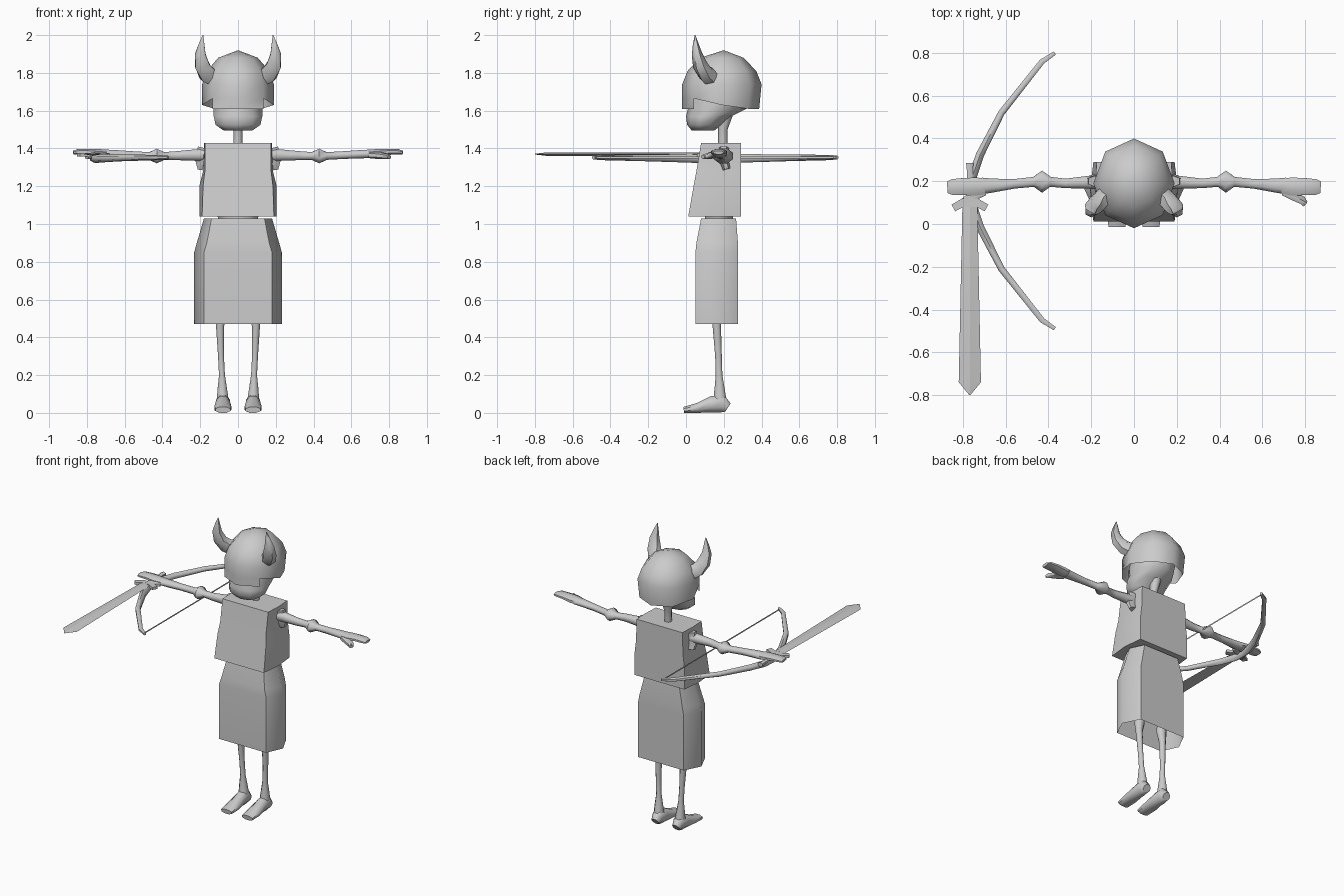
import bpy, bmesh, math
from mathutils import Vector

grey = bpy.data.materials.new("plain grey")
grey.diffuse_color = (0.6, 0.6, 0.6, 1)


def finish(name, bm, angle=60):
    bmesh.ops.recalc_face_normals(bm, faces=bm.faces)
    me = bpy.data.meshes.new(name)
    bm.to_mesh(me)
    bm.free()
    me.materials.append(grey)
    ob = bpy.data.objects.new(name, me)
    bpy.context.collection.objects.link(ob)
    bpy.ops.object.select_all(action='DESELECT')
    ob.select_set(True)
    bpy.context.view_layer.objects.active = ob
    bpy.ops.object.shade_smooth_by_angle(angle=math.radians(angle))
    return ob


def loft(name, rings, cap_start=True, cap_end=True, angle=60):
    """Skin a list of equally long point rings."""
    bm = bmesh.new()
    vr = [[bm.verts.new(p) for p in r] for r in rings]
    n = len(vr[0])
    for a, b in zip(vr, vr[1:]):
        for i in range(n):
            j = (i + 1) % n
            bm.faces.new((a[i], a[j], b[j], b[i]))
    if cap_start:
        bm.faces.new(vr[0])
    if cap_end:
        bm.faces.new(vr[-1])
    return finish(name, bm, angle)


def tube(name, path, sides=8, up=(0, 0, 1), angle=60):
    """Path points are x, y, z, side radius, up radius."""
    pts = [Vector(p[:3]) for p in path]
    rings = []
    for i, p in enumerate(path):
        t = (pts[min(i + 1, len(pts) - 1)] - pts[max(i - 1, 0)]).normalized()
        side = t.cross(Vector(up)).normalized()
        top = side.cross(t)
        rings.append([pts[i] + side * math.cos(a) * p[3] + top * math.sin(a) * p[4]
                      for a in (math.tau * (k + 0.5) / sides for k in range(sides))])
    return loft(name, rings, angle=angle)


def oval(z, rx, y0, y1, n=10):
    return [(rx * math.sin(math.tau * k / n),
             (y0 + y1) / 2 - (y1 - y0) / 2 * math.cos(math.tau * k / n), z) for k in range(n)]


def hexagon(z, front, mid, back, y0, y1):
    ym = (y0 + y1) / 2
    return [(-front, y0, z), (front, y0, z), (mid, ym, z),
            (back, y1, z), (-back, y1, z), (-mid, ym, z)]


# clothing: closed tunic body and open-bottomed skirt
loft("tunic", [hexagon(1.04, .19, .205, .19, .012, .29), hexagon(1.20, .185, .205, .19, .04, .29),
               hexagon(1.28, .175, .185, .18, .055, .29), hexagon(1.43, .175, .18, .175, .08, .29)])
loft("skirt", [hexagon(.47, .18, .232, .175, .05, .275), hexagon(.85, .18, .232, .175, .05, .275),
               hexagon(.90, .165, .218, .165, .055, .275), hexagon(1.03, .14, .18, .135, .08, .265)],
     cap_start=False)
loft("waist", [oval(1.0, .10, .1, .25), oval(1.06, .12, .1, .25)])

# head
loft("neck", [oval(1.40, .025, .17, .22, 8), oval(1.50, .024, .17, .22, 8),
              oval(1.58, .04, .15, .25, 8)])
loft("skull", [oval(1.495, .08, .03, .15), oval(1.525, .125, .006, .19), oval(1.57, .135, .0, .24),
               oval(1.61, .135, .01, .32), oval(1.68, .14, .01, .34), oval(1.80, .12, .06, .32)])

# helmet: eight-sided dome, the two front panels drop lower
bm = bmesh.new()
C, N = 0.19, 8
rows = [(None, .19, .21), (1.74, .19, .21), (1.81, .165, .182), (1.88, .105, .115)]
rim = [1.665, 1.665, 1.63, 1.61, 1.61, 1.61, 1.63, 1.665]
ring_verts = []
for z, rx, ry in rows:
    r = []
    for k in range(N):
        a = math.tau * k / N
        low = 0.94 if z is None and 3 <= k <= 5 else 1
        r.append(bm.verts.new((rx * low * math.sin(a), C - ry * low * math.cos(a),
                               rim[k] if z is None else z)))
    ring_verts.append(r)
for a, b in zip(ring_verts, ring_verts[1:]):
    for k in range(N):
        j = (k + 1) % N
        bm.faces.new((a[k], a[j], b[j], b[k]))
crown = bm.verts.new((0, C + .01, 1.92))
for k in range(N):
    bm.faces.new((ring_verts[-1][k], ring_verts[-1][(k + 1) % N], crown))
front = [ring_verts[0][k] for k in (7, 0, 1)]
visor = [bm.verts.new((v.co.x, v.co.y, 1.61)) for v in front]
for k in range(2):
    bm.faces.new((visor[k], visor[k + 1], front[k + 1], front[k]))
finish("helmet", bm)

for side, s in (("left", 1), ("right", -1)):
    # horn
    tube(side + "_horn", [(s * .12, .14, 1.77, .05, .05), (s * .165, .105, 1.795, .05, .045),
                          (s * .19, .075, 1.84, .044, .04), (s * .20, .058, 1.90, .032, .028),
                          (s * .193, .052, 1.95, .018, .016), (s * .185, .048, 2.0, .002, .002)],
         sides=6, up=(0, 1, 0))
    # arm with a flared elbow, palm and fingers
    tube(side + "_arm", [(s * .15, .195, 1.365, .035, .035), (s * .22, .195, 1.365, .032, .033),
                         (s * .32, .19, 1.362, .024, .026), (s * .39, .197, 1.36, .025, .022),
                         (s * .43, .198, 1.36, .056, .042), (s * .47, .197, 1.36, .025, .022),
                         (s * .56, .188, 1.365, .024, .022), (s * .66, .18, 1.37, .035, .024),
                         (s * .71, .178, 1.372, .042, .024)])
    tube(side + "_hand", [(s * .69, .178, 1.372, .038, .022), (s * .74, .175, 1.375, .046, .024),
                          (s * .80, .175, 1.382, .043, .017), (s * .85, .173, 1.382, .04, .015),
                          (s * .872, .172, 1.378, .03, .010)])
    tube(side + "_thumb", [(s * .70, .15, 1.365, .02, .018), (s * .75, .125, 1.362, .02, .018),
                           (s * .785, .105, 1.358, .014, .014), (s * .80, .09, 1.355, .012, .012)], 6)
    tube(side + "_finger", [(s * .74, .14, 1.37, .016, .014), (s * .79, .118, 1.36, .014, .013),
                            (s * .805, .10, 1.352, .008, .009)], 6)
    # shoulder blade bulging out of the tunic
    tube(side + "_shoulder", [(s * .17, .2, 1.40, .05, .03), (s * .185, .2, 1.34, .05, .025),
                              (s * .187, .215, 1.29, .03, .02)], 6, up=(0, 1, 0))
    # leg bone flaring into the ankle
    tube(side + "_leg", [(s * .075, .17, 1.0, .03, .03), (s * .085, .165, .60, .022, .022),
                         (s * .09, .16, .53, .036, .032), (s * .095, .163, .46, .023, .024),
                         (s * .09, .172, .30, .017, .019), (s * .085, .175, .20, .017, .019),
                         (s * .083, .178, .12, .028, .03), (s * .08, .18, .05, .036, .04)],
         up=(0, 1, 0))
    # foot
    tube(side + "_foot", [(s * .08, .222, .028, .028, .028), (s * .08, .19, .05, .04, .053),
                          (s * .08, .14, .045, .04, .048), (s * .08, .06, .026, .048, .028),
                          (s * .08, -.012, .016, .043, .017)])

# bow stave, symmetric about the grip
half = [(-.37, .645, 1.352, .010, .010), (-.43, .605, 1.352, .015, .014),
        (-.62, .365, 1.35, .018, .018), (-.72, .17, 1.348, .022, .022),
        (-.755, .07, 1.346, .024, .024)]
grip = .155
stave = [(x, grip + d, z, a, b) for x, d, z, a, b in half]
stave += [(-.765, grip, 1.346, .02, .02)]
stave += [(x, grip - d, z, a, b) for x, d, z, a, b in reversed(half)]
tube("bow", stave, 6)

# bow string: thin upright ribbon
bm = bmesh.new()
bm.faces.new([bm.verts.new(p) for p in ((-.38, -.48, 1.347), (-.38, .79, 1.347),
                                        (-.38, .79, 1.357), (-.38, -.48, 1.357))])
finish("bow_string", bm)

# sword: ridged blade, flared guard, handle
def slab(y, x0, x1, t, z=1.37):
    xm = (x0 + x1) / 2
    return [(x0, y, z), (xm, y, z + t), (x1, y, z), (xm, y, z - t)]

loft("blade", [slab(.08, -.803, -.733, .009), slab(-.74, -.82, -.716, .009),
               slab(-.80, -.771, -.765, .002)], angle=20)
tube("sword_guard", [(-.845, .075, 1.367, .025, .012), (-.80, .10, 1.367, .028, .014),
                     (-.735, .10, 1.367, .028, .014), (-.69, .075, 1.367, .025, .012)], 4, angle=30)
tube("sword_handle", [(-.768, .09, 1.365, .016, .014), (-.768, .25, 1.365, .016, .014),
                      (-.768, .285, 1.365, .02, .016)], 6)
